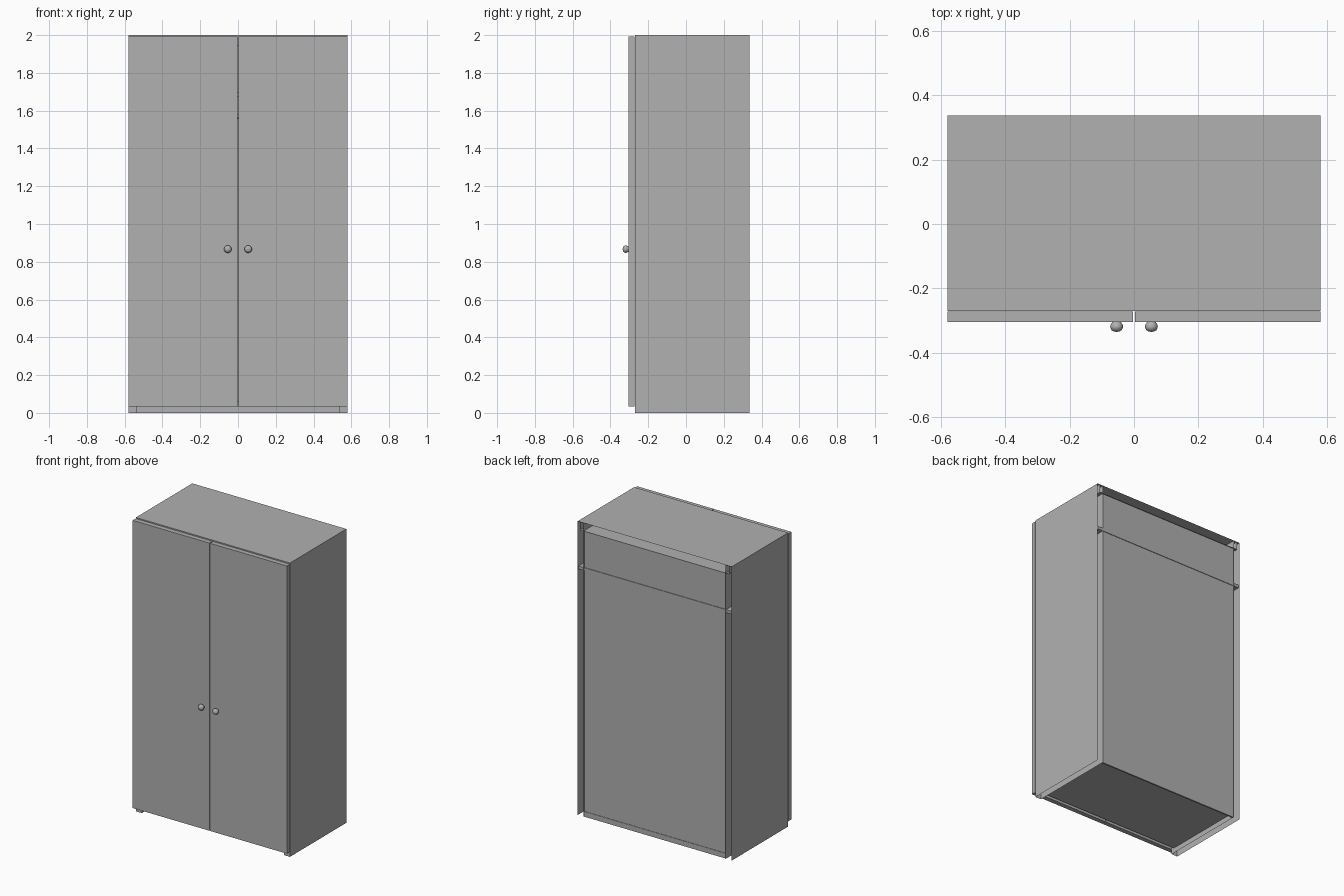
import bpy, bmesh, math
from mathutils import Matrix, Vector

if "Cube" in bpy.data.objects:
    bpy.data.objects.remove(bpy.data.objects["Cube"])

grey = bpy.data.materials.new("dark_grey")
grey.diffuse_color = (.44, .44, .44, 1)
grey.use_nodes = True
grey.node_tree.nodes["Principled BSDF"].inputs["Base Color"].default_value = grey.diffuse_color


def finish(name, bm):
    me = bpy.data.meshes.new(name)
    bm.to_mesh(me)
    bm.free()
    me.materials.append(grey)
    ob = bpy.data.objects.new(name, me)
    bpy.context.collection.objects.link(ob)
    return ob


def box(name, x0, x1, y0, y1, z0, z1, open_dirs=()):
    """Box between limits; faces pointing along open_dirs are left off."""
    bm = bmesh.new()
    bmesh.ops.create_cube(bm, size=1)
    bm.normal_update()
    gone = [f for f in bm.faces
            if any(f.normal.dot(Vector(d)) > .9 for d in open_dirs)]
    bmesh.ops.delete(bm, geom=gone, context='FACES')
    for v in bm.verts:
        v.co = ((x0 + x1) / 2 + v.co.x * (x1 - x0),
                (y0 + y1) / 2 + v.co.y * (y1 - y0),
                (z0 + z1) / 2 + v.co.z * (z1 - z0))
    return finish(name, bm)


def smooth(ob):
    bpy.ops.object.select_all(action='DESELECT')
    ob.select_set(True)
    bpy.context.view_layer.objects.active = ob
    bpy.ops.object.shade_smooth_by_angle(angle=math.radians(35))


def knob(name, x, z):
    # (radius, y) profile spun around the y axis
    prof = [(0, -.302), (.014, -.302), (.014, -.306), (.0175, -.311),
            (.020, -.317), (.0195, -.323), (.016, -.330), (.009, -.334), (0, -.3355)]
    bm = bmesh.new()
    vs = [bm.verts.new((r, y, 0)) for r, y in prof]
    es = [bm.edges.new(p) for p in zip(vs, vs[1:])]
    bmesh.ops.spin(bm, geom=vs + es, cent=(0, 0, 0), axis=(0, 1, 0),
                   angle=math.tau, steps=24, use_duplicate=False)
    bmesh.ops.remove_doubles(bm, verts=bm.verts, dist=1e-5)
    bmesh.ops.recalc_face_normals(bm, faces=bm.faces)
    bmesh.ops.translate(bm, verts=bm.verts, vec=(x, 0, z))
    smooth(finish(name, bm))


W, IN = .58, .535       # outer and inner half widths
BACK, DOWN = (0, 1, 0), (0, 0, -1)

# Mirrored parts: hollow side panels, doors and knobs
for s, tag in ((-1, "left"), (1, "right")):
    def pair(name, a, b, *rest):
        box(f"{name}_{tag}", min(s * a, s * b), max(s * a, s * b), *rest)
    pair("side_panel", IN, W, -.27, .337, 0, 2, (BACK, DOWN))
    pair("door", .003, W, -.304, -.272, .035, 1.993)
    knob(f"knob_{tag}", s * .054, .867)

# Hollow top panel, floor and shelf
box("top_panel", -.56, .56, -.27, .337, 1.945, 2, (BACK,))
box("floor_panel", -IN, IN, -.25, .325, .035, .06)
box("shelf", -.575, .575, -.25, .334, 1.675, 1.695)

# Back panels between the sides
box("back_lower", -IN, IN, .322, .33, .035, 1.675)
box("back_upper", -IN, IN, .322, .33, 1.695, 1.945)
box("back_bottom_rail", -IN, IN, .322, .333, 0, .035)

# Hanging rod
bm = bmesh.new()
bmesh.ops.create_cone(bm, cap_ends=True, segments=20, radius1=.013, radius2=.013,
                      depth=2 * IN, matrix=Matrix.Translation((0, .02, 1.57)) @
                      Matrix.Rotation(math.pi / 2, 4, 'Y'))
smooth(finish("hanging_rod", bm))
